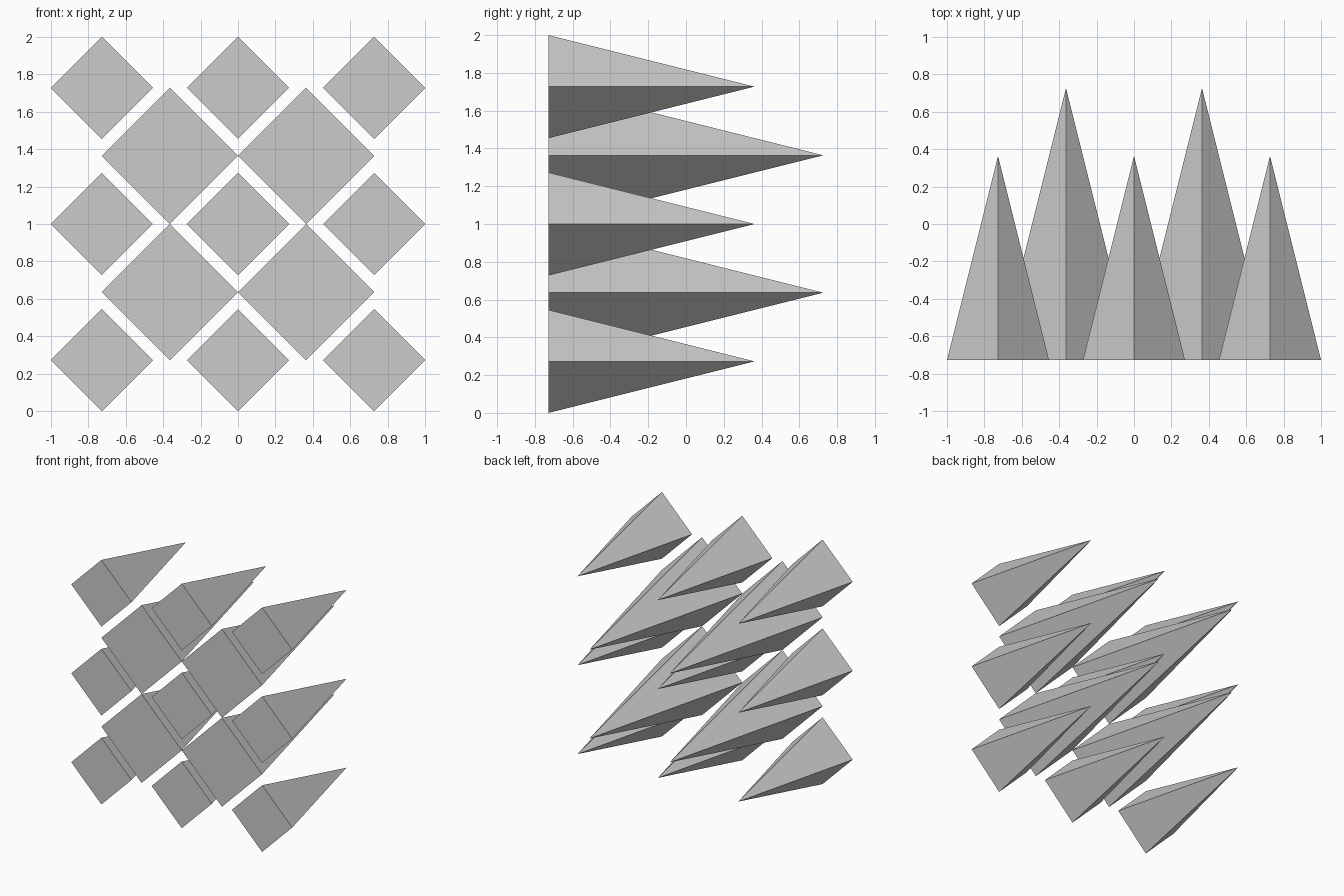
import bpy
import math

if "Cube" in bpy.data.objects:
    bpy.data.objects.remove(bpy.data.objects["Cube"])

U = 2 / 11          # grid unit of the layout
BACKPLANE = -4 * U  # all bases lie in this plane


def spike(name, x, z, radius, length):
    # Four-sided pyramid with a diamond base, tip pointing to +y
    bpy.ops.mesh.primitive_cone_add(
        vertices=4, radius1=radius, radius2=0, depth=length,
        location=(x, BACKPLANE + length / 2, z),
        rotation=(-math.pi / 2, 0, 0))
    bpy.context.object.name = name


# Nine small spikes in a 3 x 3 grid
for row in (-1, 0, 1):
    for col in (-1, 0, 1):
        spike("small_spike", col * 4 * U, 1 + row * 4 * U, 1.5 * U, 6 * U)

# Four large spikes in the gaps between them
for row in (-1, 1):
    for col in (-1, 1):
        spike("large_spike", col * 2 * U, 1 + row * 2 * U, 2 * U, 8 * U)
